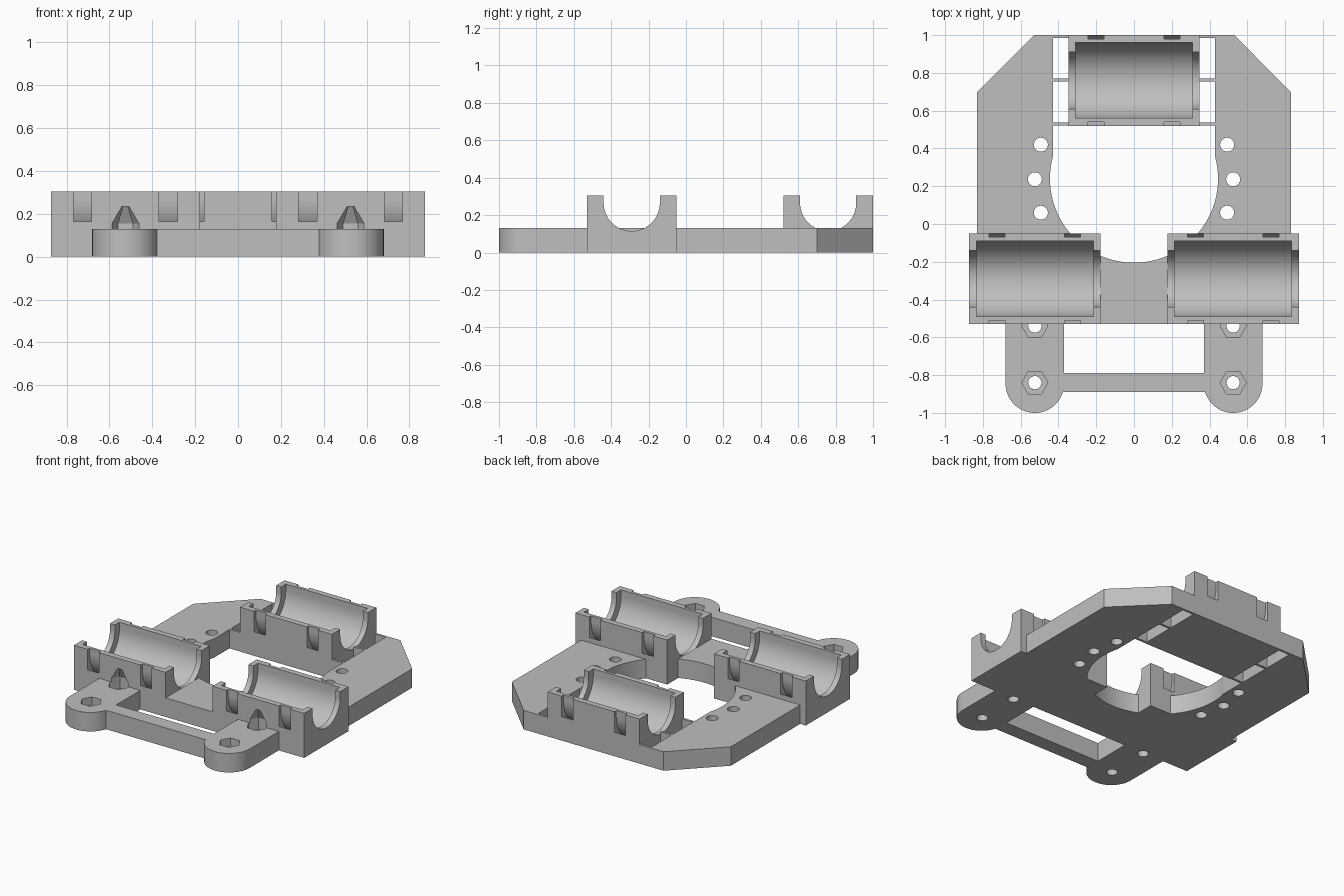
import bpy, bmesh, math
from mathutils import Matrix

cube = bpy.data.objects.get("Cube")
if cube:
    bpy.data.objects.remove(cube, do_unlink=True)

grey = bpy.data.materials.new("grey plastic")
grey.use_nodes = True
COLOUR = (0.52, 0.52, 0.52, 1)
grey.diffuse_color = COLOUR
grey.node_tree.nodes["Principled BSDF"].inputs["Base Color"].default_value = COLOUR

PLATE = 0.13                   # plate thickness
BLOCK_L, BLOCK_H = 0.695, 0.305
HALF_W = 0.24                  # half width of a bearing holder
AXIS_Z = 0.265                 # height of the bearing axis
NUT_X = 0.525


def finish(name, bm):
    bmesh.ops.recalc_face_normals(bm, faces=bm.faces)
    mesh = bpy.data.meshes.new(name)
    bm.to_mesh(mesh)
    bm.free()
    mesh.materials.append(grey)
    obj = bpy.data.objects.new(name, mesh)
    bpy.context.collection.objects.link(obj)
    return obj


def prism(name, points, z0, z1):
    """Extrude a flat outline between two heights."""
    bm = bmesh.new()
    face = bm.faces.new([bm.verts.new((x, y, z0)) for x, y in points])
    new = bmesh.ops.extrude_face_region(bm, geom=[face])["geom"]
    bmesh.ops.translate(bm, vec=(0, 0, z1 - z0),
                        verts=[v for v in new if isinstance(v, bmesh.types.BMVert)])
    return finish(name, bm)


def box(name, x0, x1, y0, y1, z0, z1):
    return prism(name, [(x0, y0), (x1, y0), (x1, y1), (x0, y1)], z0, z1)


def cone(name, x, y, z0, z1, r0, r1=None, sides=32):
    bm = bmesh.new()
    bmesh.ops.create_cone(bm, cap_ends=True, segments=sides, radius1=r0,
                          radius2=r0 if r1 is None else r1, depth=z1 - z0,
                          matrix=Matrix.Translation((x, y, (z0 + z1) / 2)))
    if sides == 6:
        # hexagon corners point along x
        bmesh.ops.rotate(bm, verts=bm.verts, cent=(x, y, 0),
                         matrix=Matrix.Rotation(math.pi / 6, 3, "Z"))
        if abs(max(v.co.x for v in bm.verts) - x - r0) > 1e-4:
            bmesh.ops.rotate(bm, verts=bm.verts, cent=(x, y, 0),
                             matrix=Matrix.Rotation(math.pi / 6, 3, "Z"))
    return finish(name, bm)


def trough(name, cx, cy, length, r):
    """Round-bottomed channel along x, open at the top."""
    n = 48
    pts = [(r * math.cos(math.pi * i / n), -r * math.sin(math.pi * i / n)) for i in range(n + 1)]
    pts += [(-r, 0.2), (r, 0.2)]
    obj = prism(name, pts, -length / 2, length / 2)
    turn = Matrix(((0, 0, 1), (1, 0, 0), (0, 1, 0))).to_4x4()
    obj.data.transform(Matrix.Translation((cx, cy, AXIS_Z)) @ turn)
    return obj


def cut(obj, cutters, keep=False):
    for c in cutters:
        mod = obj.modifiers.new("cut", "BOOLEAN")
        mod.operation, mod.solver, mod.object = "DIFFERENCE", "EXACT", c
    bpy.context.view_layer.update()
    graph = bpy.context.evaluated_depsgraph_get()
    mesh = bpy.data.meshes.new_from_object(obj.evaluated_get(graph))
    obj.modifiers.clear()
    obj.data = mesh
    if not keep:
        drop(cutters)


def drop(objs):
    for o in objs:
        bpy.data.objects.remove(o, do_unlink=True)


def mirrored(half):
    return half + [(-x, y) for x, y in reversed(half)]


parts = []
inner = NUT_X - BLOCK_L / 2
outer = NUT_X + BLOCK_L / 2
FRONT, BACK = -0.53, -0.05     # front and back faces of the front holders

# Main plate with the large opening and screw holes
plate = prism("base_plate", mirrored([(inner, FRONT), (inner, BACK), (0.83, BACK),
                                      (0.83, 0.7), (0.53, 1.0)]), 0, PLATE)
cut(plate, [cone("opening", 0, 0.24, -0.1, 0.3, 0.445, sides=96)])
cut(plate, [box("rear_opening", -0.43, 0.43, 0.25, 1.2, -0.1, 0.3)])
cut(plate, [cone("screw_hole", s * x, y, -0.1, 0.3, 0.037)
            for s in (-1, 1) for x, y in ((0.493, 0.42), (0.525, 0.237), (0.493, 0.06))])
parts.append(plate)

# Front bracket: two rounded arms joined by a crossbar
R, EAR_Y = 0.155, -0.845
ear = [(NUT_X + R * math.cos(a), EAR_Y + R * math.sin(a))
       for a in (-math.radians(163) * i / 36 for i in range(37))]
half = [(0.37, -0.79), (0.37, FRONT), (NUT_X + R, FRONT)] + ear
bracket = prism("front_bracket", mirrored(half), 0, PLATE)

# Nut pockets with screw holes; the rear pair taper up into the holders
nuts = []
for s in (-1, 1):
    x = s * NUT_X
    for y in (-0.84, -0.54):
        nuts += [cone("nut_hole", x, y, -0.1, 0.1, 0.035),
                 cone("nut_pocket", x, y, 0.075, 0.155, 0.069, sides=6)]
    nuts.append(cone("nut_taper", x, -0.54, 0.1549, 0.235, 0.069, 0.022, sides=6))
cut(bracket, nuts, keep=True)
parts.append(bracket)


def holder(name, cx, cy, extra=()):
    """Bearing block with a stepped cradle and curved tie slots."""
    h = BLOCK_L / 2
    obj = box(name, cx - h, cx + h, cy - HALF_W, cy + HALF_W, 0, BLOCK_H)
    for dx in (-0.2, 0.2):
        ring = trough("tie_slot", cx + dx, cy, 0.085, 0.26)
        cut(ring, [trough("slot_core", cx + dx, cy, 0.2, 0.22)])
        cut(obj, [ring])
    cut(obj, [trough("end_cradle", cx, cy, 1, 0.15)])
    cut(obj, [trough("bearing_cradle", cx, cy, 0.62, 0.2)])
    if extra:
        cut(obj, extra, keep=True)
    parts.append(obj)


mid = (FRONT + BACK) / 2
holder("front_left_holder", NUT_X, mid, nuts)
holder("front_right_holder", -NUT_X, mid, nuts)
holder("rear_holder", 0, 0.76)
drop(nuts)

# Thin ribs tying the rear holder to the plate
for side, s in (("left", 1), ("right", -1)):
    for place, y in (("front", 0.53), ("middle", 0.762), ("back", 0.992)):
        a, b = sorted((s * BLOCK_L / 2, s * 0.43))
        parts.append(box(f"{place}_{side}_rib", a, b, y - 0.008, y + 0.008, 0, PLATE))

# Smooth round surfaces, keep hard edges
bpy.ops.object.select_all(action="DESELECT")
for p in parts:
    p.select_set(True)
bpy.context.view_layer.objects.active = plate
bpy.ops.object.shade_smooth_by_angle(angle=math.radians(30))
